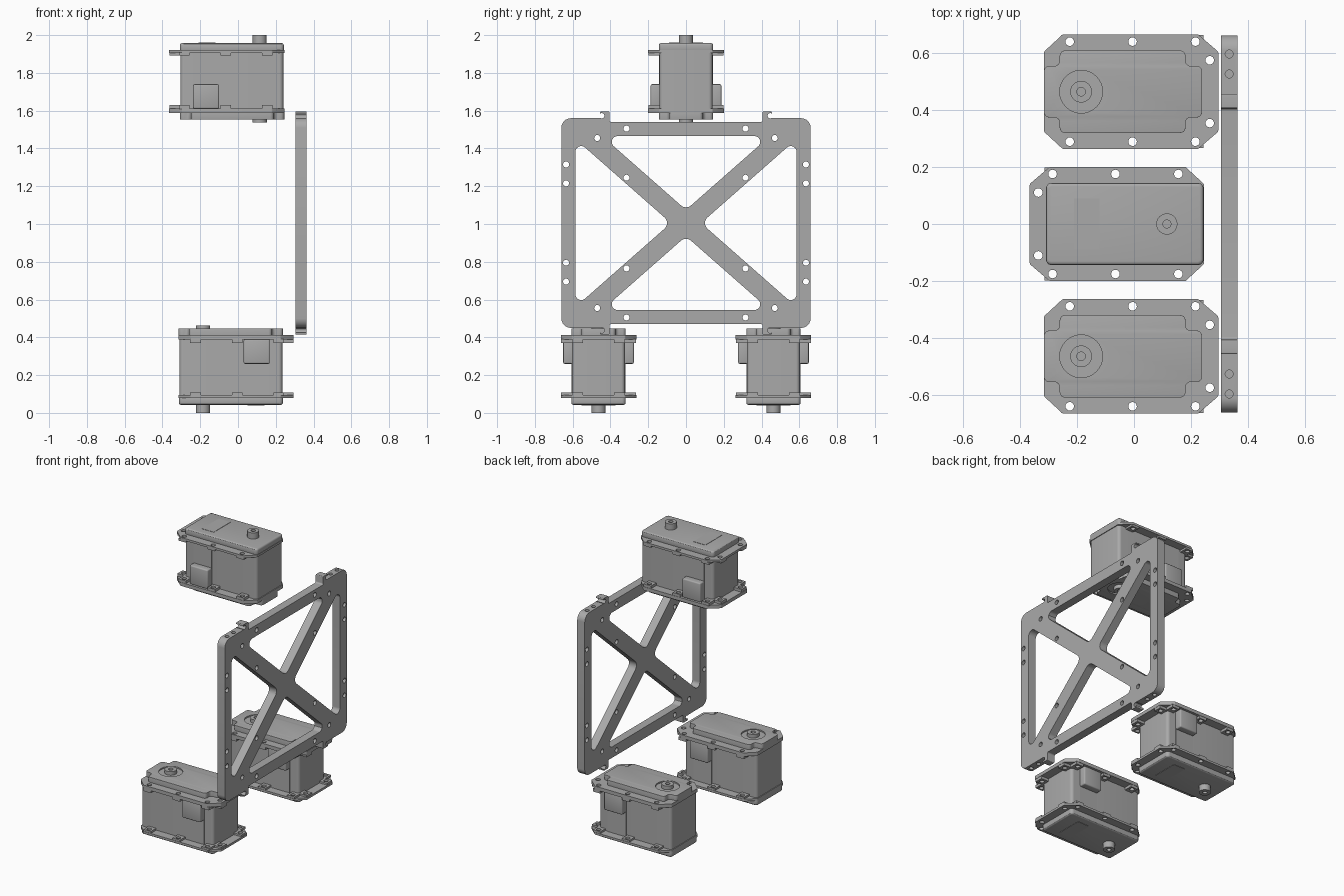
import bpy, bmesh, math
from mathutils import Vector, Matrix

cube = bpy.data.objects.get("Cube")
if cube:
    bpy.data.objects.remove(cube, do_unlink=True)

GREY = (0.4, 0.4, 0.4, 1)
grey = bpy.data.materials.new("plain_grey")
grey.use_nodes = True
grey.diffuse_color = GREY
grey.node_tree.nodes["Principled BSDF"].inputs["Base Color"].default_value = GREY
scene_objects = bpy.context.scene.collection.objects


def circle(x, y, r, n=24):
    turn = 2 * math.pi / n
    return [(x + r * math.cos(i * turn), y + r * math.sin(i * turn)) for i in range(n)]


def box(x0, x1, y0, y1):
    return [(x0, y0), (x1, y0), (x1, y1), (x0, y1)]


def rounded(points, radii, n=5):
    """Replace each corner of a polygon by an arc."""
    if not isinstance(radii, (list, tuple)):
        radii = [radii] * len(points)
    pts, out = [Vector(p) for p in points], []
    for i, (p, r) in enumerate(zip(pts, radii)):
        if r == 0:
            out.append(p)
            continue
        a = (pts[i - 1] - p).normalized()
        b = (pts[(i + 1) % len(pts)] - p).normalized()
        half = a.angle(b) / 2
        mid = p + (a + b).normalized() * r / math.sin(half)
        start = p + a * r / math.tan(half) - mid
        end = p + b * r / math.tan(half) - mid
        out += [mid + start.lerp(end, k / n).normalized() * r for k in range(n + 1)]
    return out


def plate(name, outline, z0, z1, holes=()):
    """Extrude a flat outline with holes from z0 to z1."""
    curve = bpy.data.curves.new(name, "CURVE")
    curve.dimensions = "2D"
    curve.fill_mode = "BOTH"
    curve.extrude = (z1 - z0) / 2
    for loop in [outline, *holes]:
        spline = curve.splines.new("POLY")
        spline.points.add(len(loop) - 1)
        for point, co in zip(spline.points, loop):
            point.co = (co[0], co[1], 0, 1)
        spline.use_cyclic_u = True
    temp = bpy.data.objects.new(name, curve)
    scene_objects.link(temp)
    deps = bpy.context.evaluated_depsgraph_get()
    mesh = bpy.data.meshes.new_from_object(temp.evaluated_get(deps))
    bpy.data.objects.remove(temp)
    bm = bmesh.new()
    bm.from_mesh(mesh)
    bmesh.ops.remove_doubles(bm, verts=bm.verts, dist=0.0001)
    if not holes:
        bmesh.ops.dissolve_limit(bm, angle_limit=0.01, verts=bm.verts, edges=bm.edges)
    bmesh.ops.recalc_face_normals(bm, faces=bm.faces)
    bmesh.ops.translate(bm, verts=bm.verts, vec=(0, 0, (z0 + z1) / 2))
    bm.to_mesh(mesh)
    bm.free()
    mesh.materials.clear()
    mesh.materials.append(grey)
    obj = bpy.data.objects.new(name, mesh)
    scene_objects.link(obj)
    return obj


def finish(obj, bevel=0, cutters=()):
    """Bake a bevel and boolean cuts, then drop the cutters."""
    if bevel:
        mod = obj.modifiers.new("bevel", "BEVEL")
        mod.width, mod.segments, mod.limit_method = bevel, 3, "ANGLE"
    for cutter in cutters:
        cutter.hide_render = True
        mod = obj.modifiers.new("cut", "BOOLEAN")
        mod.operation, mod.solver, mod.object = "DIFFERENCE", "EXACT", cutter
    deps = bpy.context.evaluated_depsgraph_get()
    mesh = bpy.data.meshes.new_from_object(obj.evaluated_get(deps))
    obj.modifiers.clear()
    obj.data = mesh
    for cutter in cutters:
        bpy.data.objects.remove(cutter)
    return obj


# Motor unit: body, flanges with screw lugs, top cap, bottom cover
AXIS = -0.185
screws = [(x, s * 0.175) for x in (-0.225, -0.005, 0.215) for s in (-1, 1)]
screws += [(0.265, s * 0.11) for s in (-1, 1)]
screw_holes = [circle(x, y, 0.015, 16) for x, y in screws]
flange = [(-0.25, -0.2), (0.225, -0.2), (0.295, -0.14), (0.295, 0.14),
          (0.225, 0.2), (-0.25, 0.2), (-0.315, 0.14), (-0.315, -0.14)]
flange = rounded(flange, 0.01, 3)

unit = [
    finish(plate("body", rounded(box(-0.31, 0.235, -0.14, 0.14), 0.02), 0.06, 0.41)),
    plate("upper_flange", flange, 0.388, 0.412, screw_holes),
    plate("lower_flange", flange, 0.08, 0.095, screw_holes),
    finish(plate("bottom_cover", rounded(box(-0.313, 0.238, -0.144, 0.144), 0.02),
                 0.042, 0.09), 0.012),
    plate("output_shaft", circle(AXIS, 0, 0.037), 0, 0.05, [circle(AXIS, 0, 0.014)]),
    plate("rear_boss", circle(AXIS, 0, 0.038), 0.425, 0.463, [circle(AXIS, 0, 0.015)]),
    plate("cover_panel", box(0.05, 0.14, -0.09, 0.09), 0.04, 0.045),
]

# Cap with notched corners and a shallow round recess about the boss
cap = [(-0.26, -0.144), (0.18, -0.144), (0.18, -0.09), (0.238, -0.09),
       (0.238, 0.09), (0.18, 0.09), (0.18, 0.144), (-0.26, 0.144),
       (-0.26, 0.09), (-0.315, 0.09), (-0.315, -0.09), (-0.26, -0.09)]
recess = plate("recess_cutter", circle(AXIS, 0, 0.075, 32), 0.438, 0.5)
unit.append(finish(plate("top_cap", rounded(cap, 0.018, 4), 0.395, 0.447), 0.012, [recess]))

# Screw lugs on the inner faces of both flanges
for (x, y), hole in zip(screws, screw_holes):
    if abs(y) > 0.15:
        pad = box(x - 0.028, x + 0.028, min(y * 0.75, y * 1.13), max(y * 0.75, y * 1.13))
    else:
        pad = box(0.23, 0.293, y - 0.028, y + 0.028)
    unit.append(plate("upper_lug", pad, 0.37, 0.39, [hole]))
    unit.append(plate("lower_lug", pad, 0.093, 0.108, [hole]))

# Connector blocks and raised strips on both sides
for s in (-1, 1):
    ys = sorted((s * 0.13, s * 0.187))
    unit.append(finish(plate("connector", box(0.03, 0.168, *ys), 0.26, 0.39), 0.008))
    ys = sorted((s * 0.13, s * 0.144))
    unit.append(plate("side_strip", box(0.03, 0.168, *ys), 0.09, 0.3))

placements = {
    "front_lower": Matrix.Translation((0, -0.463, 0)),
    "back_lower": Matrix.Translation((0, 0.463, 0)),
    "upper": Matrix.Translation((-0.07, 0, 2)) @ Matrix.Rotation(math.pi, 4, "Y"),
}
for place, matrix in placements.items():
    for part in unit:
        copy = part.copy()
        copy.name = f"{place}_motor_{part.name}"
        scene_objects.link(copy)
        copy.matrix_world = matrix
for part in unit:
    bpy.data.objects.remove(part)

# Cross-braced frame, drawn flat about its centre
quarter = [(0.66, 0.555), (0.455, 0.555), (0.455, 0.59), (0.405, 0.59), (0.405, 0.535)]
radii = [0.05, 0, 0.005, 0.005, 0.01]
half = quarter + [(-u, v) for u, v in reversed(quarter)]
outline = rounded(half + [(-u, -v) for u, v in half], (radii + radii[::-1]) * 2)

SLOPE = 0.88
windows = []
for s in (-1, 1):
    rise = (0.585 - 0.08) * SLOPE
    side = [(s * 0.08, 0), (s * 0.585, rise), (s * 0.585, -rise)]
    run = (0.46 - 0.07) / SLOPE
    level = [(0, s * 0.07), (run, s * 0.46), (-run, s * 0.46)]
    windows += [rounded(tri, [0.04, 0.03, 0.03], 8) for tri in (side, level)]

bolts = [(0.315, 0.5), (0.315, 0.24), (0.47, 0.45), (0.635, 0.31), (0.635, 0.21)]
signs = [(a, b) for a in (-1, 1) for b in (-1, 1)]
bolt_holes = [circle(a * u, b * v, 0.016, 16) for u, v in bolts for a, b in signs]
frame = plate("cross_braced_frame", outline, 0.305, 0.362, windows + bolt_holes)
upright = Matrix(((0, 0, 1, 0), (1, 0, 0, 0), (0, 1, 0, 1.005), (0, 0, 0, 1)))
frame.data.transform(upright)

# Hook bites in the tabs and screw holes in the top and bottom edges
cutters = []
for a, b in signs:
    bite = plate("hook_cutter", circle(a * 0.446, b * 0.568, 0.014, 16), 0.25, 0.4)
    bite.data.transform(upright)
    cutters.append(bite)
    for y in (0.525, 0.595):
        z = 1.005 + b * 0.555
        cutters.append(plate("edge_hole_cutter", circle(0.333, a * y, 0.014, 16), z - 0.04, z + 0.04))
finish(frame, 0, cutters)

# Smooth round surfaces, keep edges sharp
for obj in bpy.context.view_layer.objects:
    obj.select_set(obj.type == "MESH")
bpy.context.view_layer.objects.active = frame
bpy.ops.object.shade_smooth_by_angle()
